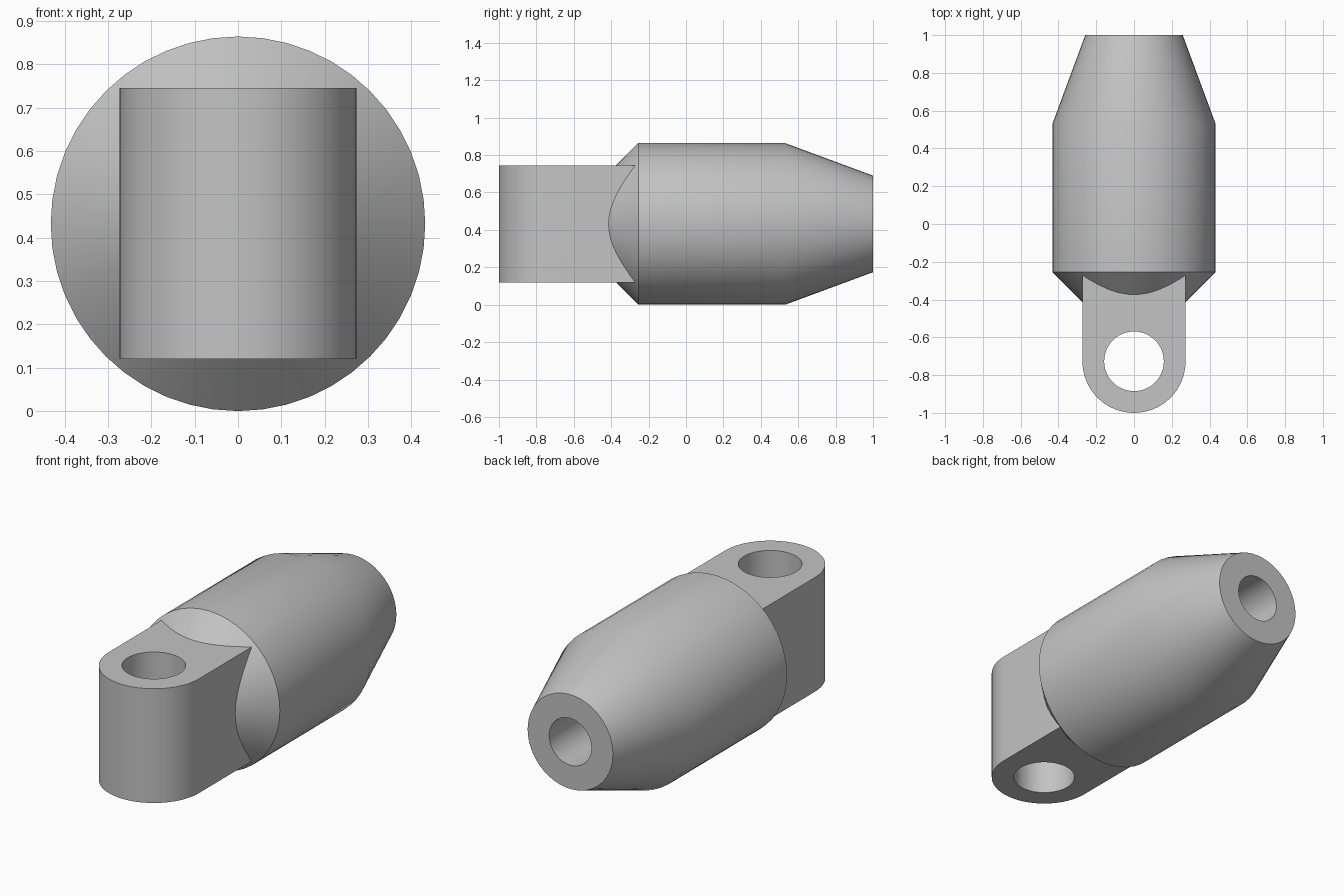
import bpy, bmesh
from math import pi, cos, sin, radians
from mathutils import Vector

cube = bpy.data.objects.get("Cube")
if cube:
    bpy.data.objects.remove(cube, do_unlink=True)

AXIS_Z = 0.432      # height of the centre line
LUG_R = 0.273       # rounded end of the lug
EYE_Y = -0.727      # centre of the cross hole
SEGMENTS = 48

steel = bpy.data.materials.new("plain_grey")
steel.use_nodes = True
grey = (0.55, 0.55, 0.55, 1)
steel.diffuse_color = grey
steel.node_tree.nodes["Principled BSDF"].inputs["Base Color"].default_value = grey


def make_object(name, bm):
    bmesh.ops.recalc_face_normals(bm, faces=bm.faces)
    mesh = bpy.data.meshes.new(name)
    bm.to_mesh(mesh)
    bm.free()
    mesh.materials.append(steel)
    obj = bpy.data.objects.new(name, mesh)
    bpy.context.collection.objects.link(obj)
    return obj


def lathe(name, profile):
    """Revolve (radius, y) points around the long axis."""
    bm = bmesh.new()
    verts = [bm.verts.new((0, y, AXIS_Z + r)) for r, y in profile]
    edges = [bm.edges.new(pair) for pair in zip(verts, verts[1:])]
    bmesh.ops.spin(bm, geom=verts + edges, cent=(0, 0, AXIS_Z), axis=(0, 1, 0),
                   angle=2 * pi, steps=SEGMENTS)
    bmesh.ops.remove_doubles(bm, verts=bm.verts, dist=1e-4)
    return make_object(name, bm)


def prism(name, outline, bottom, top):
    """Extrude an outline of (x, y) points upwards."""
    bm = bmesh.new()
    face = bm.faces.new([bm.verts.new((x, y, bottom)) for x, y in outline])
    new = bmesh.ops.extrude_face_region(bm, geom=[face])["geom"]
    bmesh.ops.translate(bm, vec=Vector((0, 0, top - bottom)),
                        verts=[v for v in new if isinstance(v, bmesh.types.BMVert)])
    return make_object(name, bm)


def arc(radius, start, end, steps):
    return [(radius * cos(start + (end - start) * i / steps),
             EYE_Y + radius * sin(start + (end - start) * i / steps))
            for i in range(steps + 1)]


def combine(target, other, operation):
    mod = target.modifiers.new(operation.lower(), "BOOLEAN")
    mod.operation = operation
    mod.solver = "EXACT"
    mod.object = other
    bpy.context.view_layer.objects.active = target
    bpy.ops.object.modifier_apply(modifier=mod.name)
    bpy.data.objects.remove(other, do_unlink=True)


# Round body: chamfered front, tapered back, blind bore
body = lathe("socket_body", [
    (0, -0.487), (0.2, -0.487), (0.432, -0.255), (0.432, 0.53),
    (0.258, 1.0), (0.128, 1.0), (0.128, 0.0), (0, 0.0)])

# Lug with a half-round end, running into the body
lug = prism("lug", arc(LUG_R, -pi, 0, 32) + [(LUG_R, -0.12), (-LUG_R, -0.12)],
            0.12, 0.745)
combine(body, lug, "UNION")

# Vertical eye through the lug
eye = prism("eye_cutter", arc(0.158, 0, 2 * pi, SEGMENTS)[:-1], 0.0, 0.9)
combine(body, eye, "DIFFERENCE")

# Smooth rounds with crisp edges
bpy.ops.object.select_all(action="DESELECT")
body.select_set(True)
bpy.context.view_layer.objects.active = body
bpy.ops.object.shade_smooth_by_angle(angle=radians(30))
